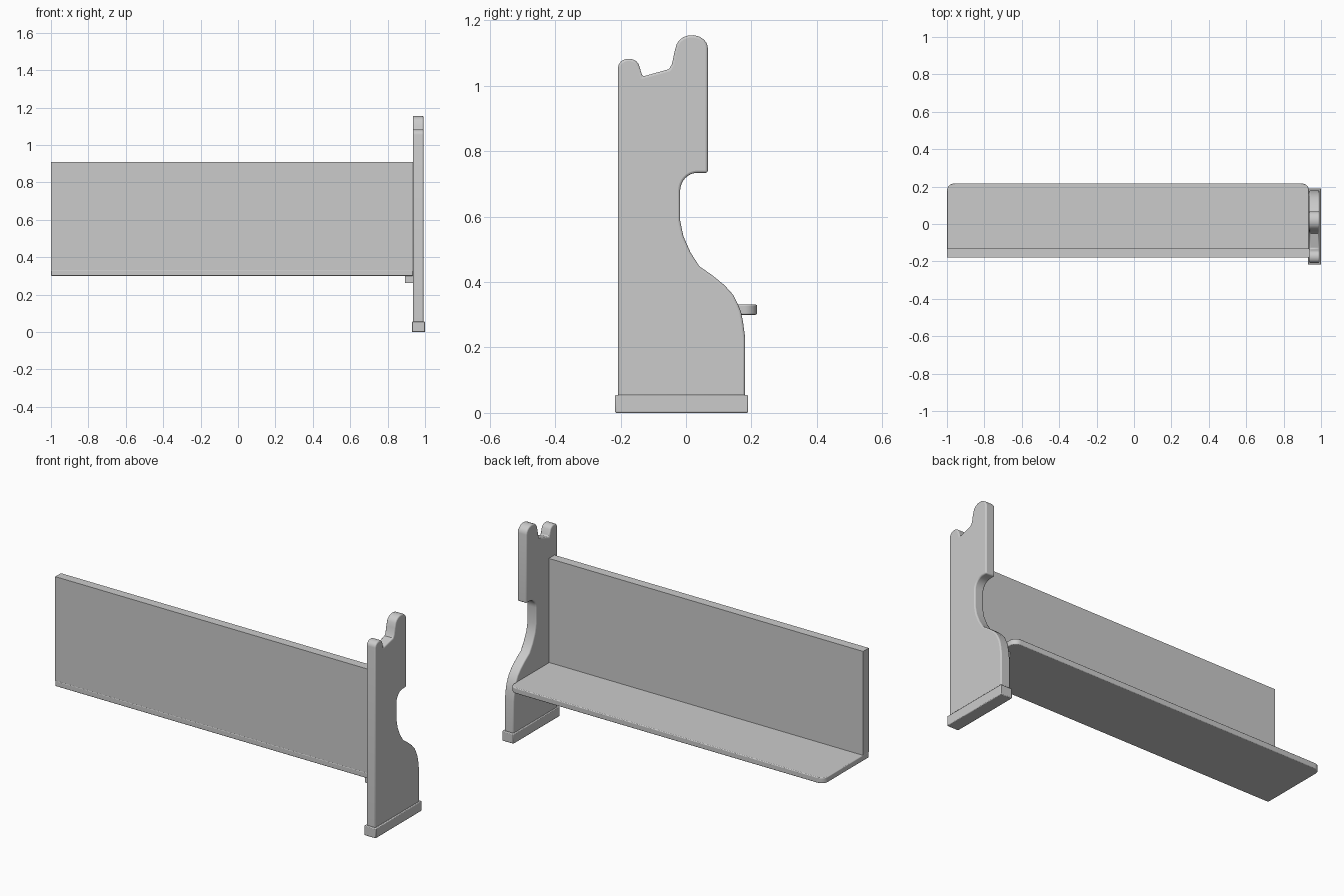
import bpy, bmesh, math
from mathutils import Matrix

if "Cube" in bpy.data.objects:
    bpy.data.objects.remove(bpy.data.objects["Cube"])


def finish(name, bm, bevel=0.0, segs=3):
    bmesh.ops.recalc_face_normals(bm, faces=bm.faces)
    me = bpy.data.meshes.new(name)
    bm.to_mesh(me)
    bm.free()
    ob = bpy.data.objects.new(name, me)
    bpy.context.collection.objects.link(ob)
    if bevel:
        m = ob.modifiers.new("soft_edges", 'BEVEL')
        m.width, m.segments = bevel, segs
        m.limit_method, m.angle_limit = 'ANGLE', math.radians(60)
    bpy.ops.object.select_all(action='DESELECT')
    ob.select_set(True)
    bpy.context.view_layer.objects.active = ob
    bpy.ops.object.shade_smooth_by_angle(angle=math.radians(35))
    return ob


def prism(name, points, depth, bevel=0.0):
    """Extrude a closed outline of 3D points along the depth vector."""
    bm = bmesh.new()
    face = bm.faces.new([bm.verts.new(p) for p in points])
    top = bmesh.ops.extrude_face_region(bm, geom=[face])['geom']
    bmesh.ops.translate(bm, vec=depth,
                        verts=[v for v in top if isinstance(v, bmesh.types.BMVert)])
    return finish(name, bm, bevel)


def box(name, lo, hi, bevel=0.0):
    bm = bmesh.new()
    size = [b - a for a, b in zip(lo, hi)]
    mid = [(a + b) / 2 for a, b in zip(lo, hi)]
    bmesh.ops.create_cube(bm, size=1, matrix=Matrix.Translation(mid) @ Matrix.Diagonal((*size, 1)))
    return finish(name, bm, bevel, 2)


def arc(cx, cy, rx, ry, a0, a1, n=8):
    angles = [math.radians(a0 + (a1 - a0) * i / n) for i in range(n + 1)]
    return [(cx + rx * math.cos(a), cy + ry * math.sin(a)) for a in angles]


# Scrolled pew end, outlined in (y, z)
outline = [(-0.208, 0.05)]
outline += arc(-0.175, 1.055, 0.033, 0.028, 180, 20)
outline += [(-0.133, 1.028), (-0.052, 1.051), (-0.043, 1.066), (-0.036, 1.10)]
outline += arc(0.018, 1.115, 0.049, 0.04, 165, 0)
outline += [(0.067, 0.734)]
outline += arc(0.035, 0.678, 0.053, 0.056, 90, 180)
outline += [(-0.018, 0.588), (-0.008, 0.54), (0.014, 0.49), (0.041, 0.448),
            (0.08, 0.421), (0.118, 0.390), (0.145, 0.36), (0.158, 0.334),
            (0.168, 0.31), (0.174, 0.28), (0.181, 0.23), (0.181, 0.05)]
prism("end_panel", [(0.936, y, z) for y, z in outline], (0.056, 0, 0), 0.007)

# Plinth under the end panel
box("end_plinth", (0.93, -0.217, 0), (1.0, 0.19, 0.055), 0.004)

# Seat board with rounded front corners, outlined in (x, y)
r = 0.04
seat = [(-1, -0.18), (0.936, -0.18)]
seat += arc(0.936 - r, 0.217 - r, r, r, 0, 90)
seat += arc(-1 + r, 0.217 - r, r, r, 90, 180)
prism("seat", [(x, y, 0.30) for x, y in seat], (0, 0, 0.031), 0.004)

# Back board and the cleat carrying the seat
box("back_board", (-1, -0.18, 0.33), (0.937, -0.13, 0.91))
box("seat_cleat", (0.893, -0.16, 0.263), (0.937, 0.13, 0.301))
